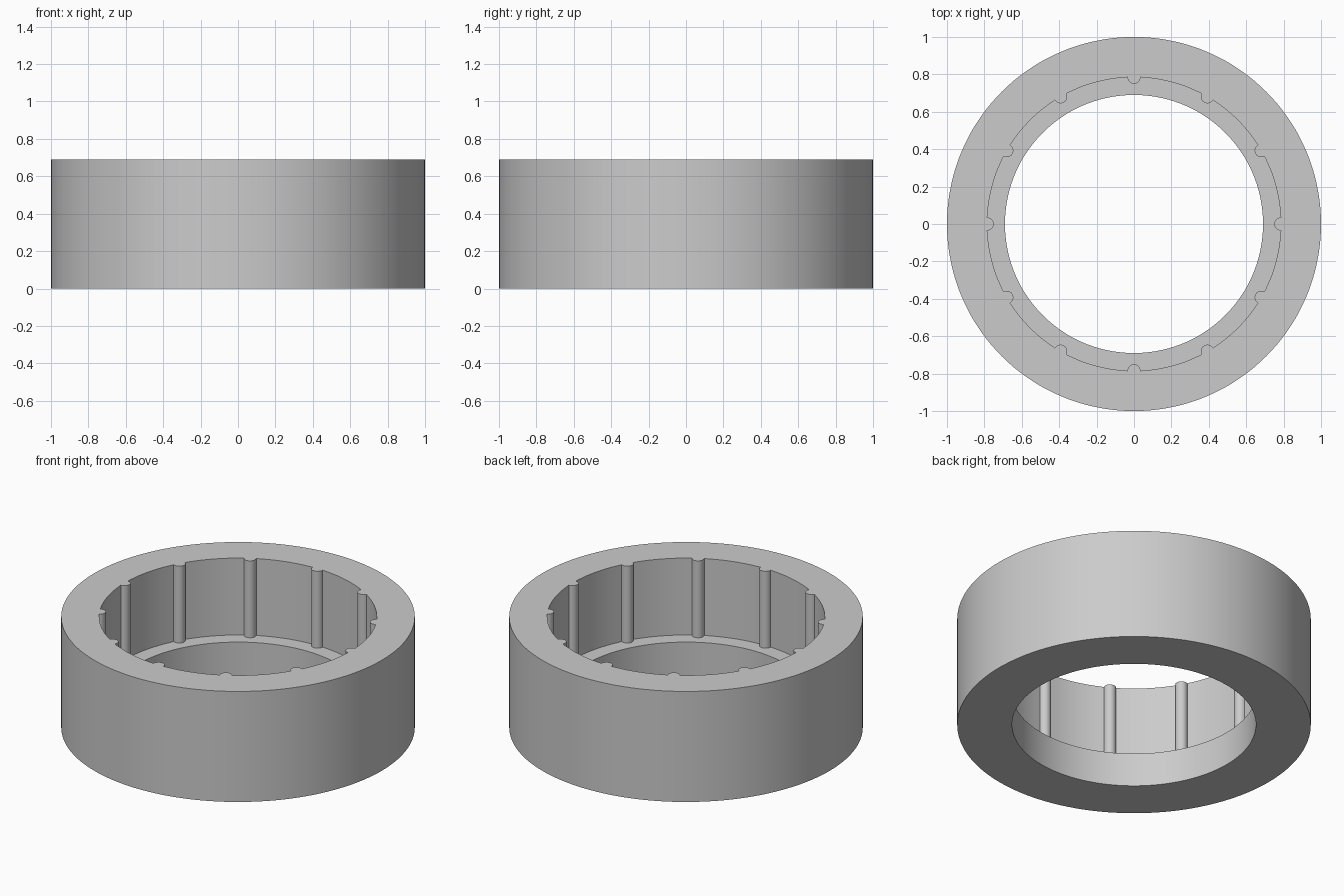
import bpy, bmesh, math
from mathutils import Vector

if "Cube" in bpy.data.objects:
    bpy.data.objects.remove(bpy.data.objects["Cube"])

OUTER_R, BORE_R, POCKET_R = 1.0, 0.69, 0.785
HEIGHT, LEDGE_Z = 0.69, 0.21
RIBS, RIB_R = 12, 0.035
RIB_STEPS, WALL_STEPS = 12, 10

# Pocket outline: half-round ribs joined by wall arcs
outline = []
pitch = 2 * math.pi / RIBS
half = math.atan2(RIB_R, POCKET_R)
for k in range(RIBS):
    a = k * pitch
    radial = Vector((math.cos(a), math.sin(a)))
    side = Vector((-math.sin(a), math.cos(a)))
    for i in range(RIB_STEPS + 1):
        t = math.pi * i / RIB_STEPS
        outline.append(radial * (POCKET_R - RIB_R * math.sin(t)) - side * RIB_R * math.cos(t))
    for i in range(1, WALL_STEPS):
        b = a + half + (pitch - 2 * half) * i / WALL_STEPS
        outline.append(Vector((math.cos(b), math.sin(b))) * POCKET_R)


def circle(radius):
    return [p.normalized() * radius for p in outline]


# Stack of loops around the ring's cross-section
bm = bmesh.new()
section = [(circle(OUTER_R), 0), (circle(OUTER_R), HEIGHT), (outline, HEIGHT),
           (outline, LEDGE_Z), (circle(BORE_R), LEDGE_Z), (circle(BORE_R), 0)]
loops = [[bm.verts.new((p.x, p.y, z)) for p in pts] for pts, z in section]
n = len(outline)
for j, low in enumerate(loops):
    high = loops[(j + 1) % len(loops)]
    for i in range(n):
        m = (i + 1) % n
        bm.faces.new((low[i], low[m], high[m], high[i]))
bmesh.ops.recalc_face_normals(bm, faces=bm.faces)

mesh = bpy.data.meshes.new("ribbed_ring")
bm.to_mesh(mesh)
bm.free()
ring = bpy.data.objects.new("ribbed_ring", mesh)
bpy.context.collection.objects.link(ring)

grey = bpy.data.materials.new("light grey")
grey.diffuse_color = (0.6, 0.6, 0.6, 1)
grey.use_nodes = True
grey.node_tree.nodes["Principled BSDF"].inputs["Base Color"].default_value = grey.diffuse_color
mesh.materials.append(grey)

# Smooth curved walls, crisp rims
bpy.context.view_layer.objects.active = ring
ring.select_set(True)
bpy.ops.object.shade_smooth_by_angle(angle=math.radians(30))
